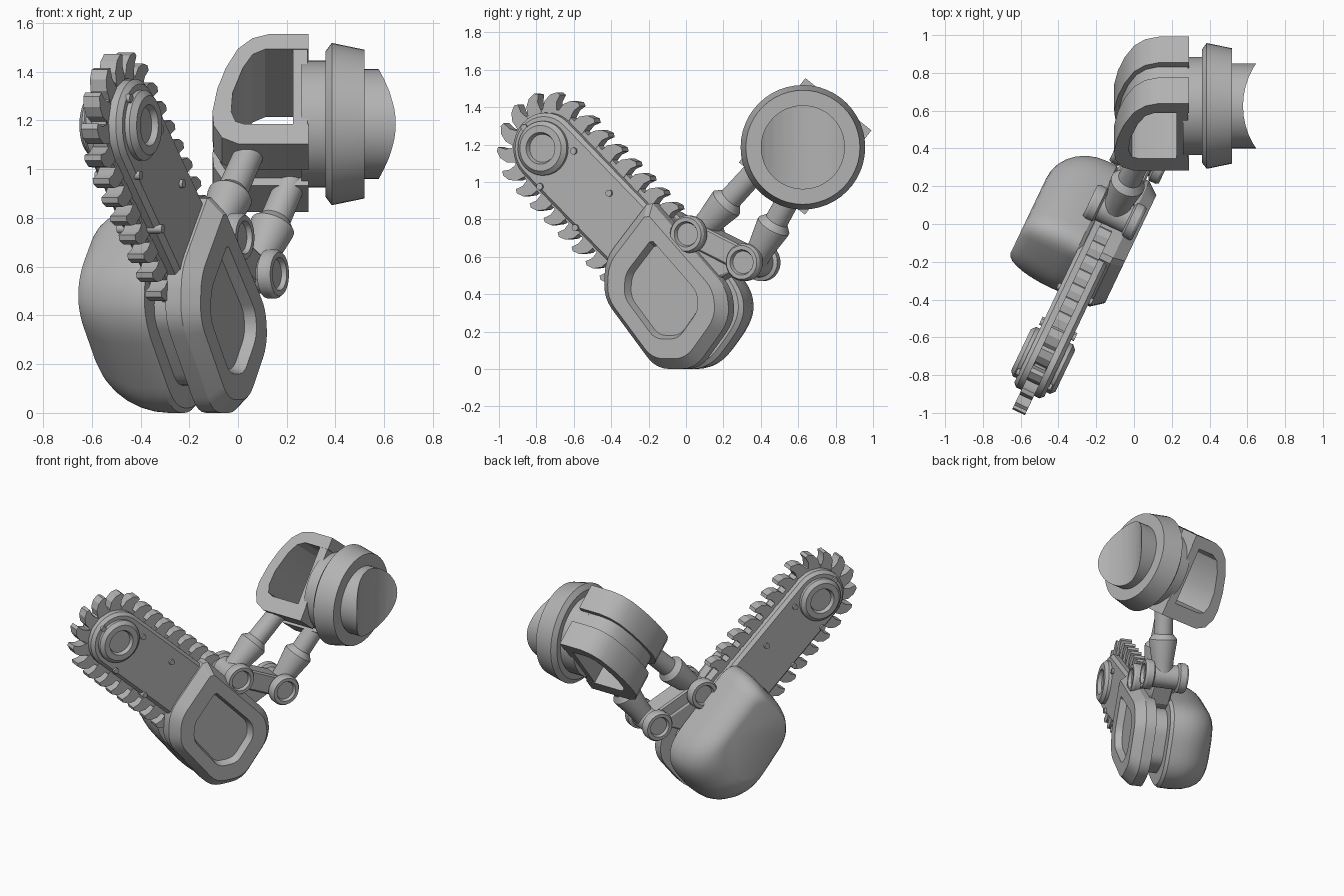
import bpy, bmesh, math
from mathutils import Matrix, Vector

if "Cube" in bpy.data.objects:
    bpy.data.objects.remove(bpy.data.objects["Cube"])

grey = bpy.data.materials.new("plain_grey")
grey.use_nodes = True
GREY = (0.45, 0.45, 0.45, 1)
grey.diffuse_color = GREY
grey.node_tree.nodes["Principled BSDF"].inputs["Base Color"].default_value = GREY


def frame(x, y, z, origin):
    m = Matrix((x, y, z)).transposed().to_4x4()
    m.translation = origin
    return m


# Saw frame: X runs back along the saw, Y is up, Z is the outward side
U = Vector((0.43, 0.903, 0))
SAW = frame(U, (0, 0, 1), U.cross(Vector((0, 0, 1))), (-0.137, 0, 0))
BAR = SAW @ Matrix.Translation((-0.8, 1.18, 0)) @ Matrix.Rotation(math.radians(-43), 4, 'Z')
# Yoke frame: X across the body, Y along the arm
D = Vector((0, 0.62, 0.785))
YOKE = frame((1, 0, 0), D, Vector((1, 0, 0)).cross(D), (0, 0.637, 1.19))


def shade(ob):
    bpy.ops.object.select_all(action='DESELECT')
    ob.select_set(True)
    bpy.context.view_layer.objects.active = ob
    bpy.ops.object.shade_smooth_by_angle(angle=math.radians(28))


def finish(name, bm, matrix, bevel=0):
    bmesh.ops.recalc_face_normals(bm, faces=bm.faces)
    mesh = bpy.data.meshes.new(name)
    bm.to_mesh(mesh)
    bm.free()
    mesh.materials.append(grey)
    ob = bpy.data.objects.new(name, mesh)
    bpy.context.collection.objects.link(ob)
    ob.matrix_world = matrix
    if bevel:
        mod = ob.modifiers.new("bevel", 'BEVEL')
        mod.width, mod.segments, mod.limit_method = bevel, 1, 'ANGLE'
        mod.angle_limit = math.radians(40)
    shade(ob)
    return ob


def loft(name, pts, rings, matrix, centre=(0, 0), bevel=0):
    """Stack copies of an outline; each ring is (scale, height)."""
    bm = bmesh.new()
    cx, cy = centre
    loops = [[bm.verts.new((cx + (x - cx) * k, cy + (y - cy) * k, h)) for x, y in pts]
             for k, h in rings]
    n = len(pts)
    for a, b in zip(loops, loops[1:]):
        for i in range(n):
            j = (i + 1) % n
            bm.faces.new((a[i], a[j], b[j], b[i]))
    bm.faces.new(loops[0][::-1])
    bm.faces.new(loops[-1])
    return finish(name, bm, matrix, bevel)


def prism(name, pts, h0, h1, matrix, bevel=0):
    return loft(name, pts, [(1, h0), (1, h1)], matrix, bevel=bevel)


def arc(r, a0, a1, n, cx=0):
    return [(cx + r * math.cos(math.radians(a0 + (a1 - a0) * i / n)),
             r * math.sin(math.radians(a0 + (a1 - a0) * i / n))) for i in range(n + 1)]


CIRCLE = arc(1, 0, 360, 48)[:-1]


def lathe(name, profile, matrix):
    return loft(name, CIRCLE, profile, matrix)


def capsule(r, length):
    return arc(r, 90, 270, 16) + arc(r, -90, 90, 16, length)


def rounded(pts, r, steps=4):
    """Round each corner of an outline with a quadratic curve."""
    out = []
    for i, p in enumerate(pts):
        p = Vector(p)
        a, b = Vector(pts[i - 1]) - p, Vector(pts[(i + 1) % len(pts)]) - p
        a, b = (p + v.normalized() * min(r, v.length * 0.45) for v in (a, b))
        for t in (k / steps for k in range(steps + 1)):
            out.append(tuple(a * (1 - t) ** 2 + p * 2 * t * (1 - t) + b * t * t))
    return out


# Saw housing: side plate with recessed panel, middle core, rounded motor
HOUSE = [(-0.165, 0.9), (-0.43, 0.59), (-0.44, 0.38), (-0.13, 0), (0.1, 0), (0.305, 0.26), (0.29, 0.43)]
outline = rounded(HOUSE, 0.08)
outline[0:5] = [(-0.15, 0.885), (-0.185, 0.88)]
loft("housing_plate", outline,
     [(1, 0.03), (1, 0.1), (0.86, 0.165), (0.59, 0.165), (0.54, 0.12)], SAW, (-0.07, 0.39))
prism("housing_core", [(-0.07 + (x + 0.07) * 0.72, 0.4 + (y - 0.4) * 0.72) for x, y in outline],
      -0.1, 0.05, SAW)
dome = [(0.6 + 0.4 * math.cos(t), -0.15 - 0.25 * math.sin(t))
        for t in (math.pi / 2 * i / 7 for i in range(8))]
loft("motor_cover", rounded(HOUSE, 0.13, 6), [(0.96, -0.07), (1, -0.09)] + dome, SAW, (-0.25, 0.5))

# Guide bar, chain and hooked teeth
prism("guide_bar", capsule(0.19, 0.95), -0.088, 0.088, BAR, 0.02)
prism("chain_band", capsule(0.212, 0.95), -0.033, 0.033, BAR)
TOOTH = [(-0.05, 0.19), (-0.04, 0.25), (-0.01, 0.287), (0.03, 0.302), (0.05, 0.29),
         (0.032, 0.25), (0.035, 0.19)]
places = [(0.06 + 0.113 * k, 0) for k in range(7)]
places += [(0, 180 * (k + 0.5) / 7) for k in range(7)]
places += [(0.06 + 0.113 * k, 180) for k in range(7)]
for along, turn in places:
    m = BAR @ Matrix.Translation((along, 0, 0)) @ Matrix.Rotation(math.radians(turn), 4, 'Z')
    prism("chain_tooth", TOOTH, -0.037, 0.037, m)

# Tip hubs on both sides and rivets through the bar
HUB = [(0.145, 0.07), (0.145, 0.108), (0.122, 0.13), (0.085, 0.13), (0.075, 0.105)]
for side in (0, math.pi):
    lathe("tip_hub", HUB, BAR @ Matrix.Rotation(side, 4, 'X'))
for s, z in ((-0.912, 1.29), (-0.62, 1.165), (-0.82, 0.975), (-0.41, 0.94), (-0.61, 0.755)):
    lathe("rivet", [(0.018, -0.102), (0.018, 0.102)], SAW @ Matrix.Translation((s, z, 0)))

# Hinge barrels with ringed ends, and the link between them
HINGES = [(0.07, 0.72), (0.40, 0.57)]
for s, z in HINGES:
    ends = [(0.06, 0.13), (0.068, 0.15), (0.09, 0.15), (0.1, 0.135), (0.1, 0.095), (0.08, 0.085)]
    barrel = [(r, 0.01 - h) for r, h in ends] + [(r, h) for r, h in ends[::-1]]
    lathe("hinge_barrel", barrel, SAW @ Matrix.Translation((s, z, 0)))
(s0, z0), (s1, z1) = HINGES
tilt = math.atan2(z1 - z0, s1 - s0)
link = SAW @ Matrix.Translation((s0, z0, 0)) @ Matrix.Rotation(tilt, 4, 'Z')
prism("hinge_link", capsule(0.065, math.hypot(s1 - s0, z1 - z0)), -0.07, 0.08, link, 0.01)
prism("hinge_mount", [(0, -0.25), (0, -0.02), (0.34, -0.02), (0.22, -0.17)], -0.08, 0.06, link, 0.01)

# Arm rods with flared collars
SLEEVE = [(0.068, 0), (0.074, 0.1), (0.093, 0.225), (0.093, 0.24), (0.063, 0.275)]
for base, tip in (((-0.107, 0.063, 0.72), (0.056, 0.40, 1.088)),
                  ((0.06, 0.36, 0.57), (0.224, 0.578, 0.961))):
    base, tip = Vector(base), Vector(tip)
    axis = tip - base
    m = Matrix.Translation(base) @ axis.to_track_quat('Z', 'Y').to_matrix().to_4x4()
    lathe("arm_rod", SLEEVE + [(0.061, axis.length)], m)

# Yoke: two U-shaped bands around a slimmer core, closed by an end slab
OUTER = [(0.29, 0.287), (0.13, 0.287), (0.06, 0.265), (0, 0.21), (-0.05, 0.11), (-0.085, 0),
         (-0.105, -0.12), (-0.1, -0.19), (-0.065, -0.255), (0, -0.287), (0.29, -0.287)]
INNER = [(0.29, -0.185), (0.03, -0.185), (-0.01, -0.17), (-0.028, -0.12), (-0.022, -0.02),
         (0.02, 0.11), (0.06, 0.18), (0.11, 0.207), (0.29, 0.207)]
for h in (-0.225, 0.05):
    prism("yoke_band", OUTER + INNER, h, h + 0.175, YOKE)
prism("yoke_core", [(0.1 + (x - 0.1) * 0.87, y * 0.87) for x, y in OUTER] + INNER, -0.06, 0.06, YOKE)
prism("yoke_end", [(0.225, -0.25), (0.285, -0.25), (0.285, 0.25), (0.225, 0.25)], -0.222, 0.222, YOKE)

# Shoulder drum, flange and saddle-cut cap, turned about the x axis
SHOULDER = Matrix.Translation((0, 0.625, 1.185)) @ Matrix.Rotation(math.pi / 2, 4, 'Y')
lathe("shoulder_drum", [(0.26, 0.26), (0.26, 0.38)], SHOULDER)
lathe("shoulder_flange", [(0.25, 0.36), (0.3, 0.36), (0.333, 0.385), (0.305, 0.52)], SHOULDER)
cap = lathe("shoulder_cap", [(0.225, 0.5), (0.225, 0.7)], SHOULDER)
cutter = lathe("cap_cutter", [(0.4, -0.5), (0.4, 0.5)], Matrix.Translation((0.977, 0.625, 1.185)))
cutter.hide_render = True
cut = cap.modifiers.new("saddle_cut", 'BOOLEAN')
cut.operation, cut.object = 'DIFFERENCE', cutter
bpy.context.view_layer.objects.active = cap
bpy.ops.object.modifier_apply(modifier=cut.name)
bpy.data.objects.remove(cutter)
shade(cap)
